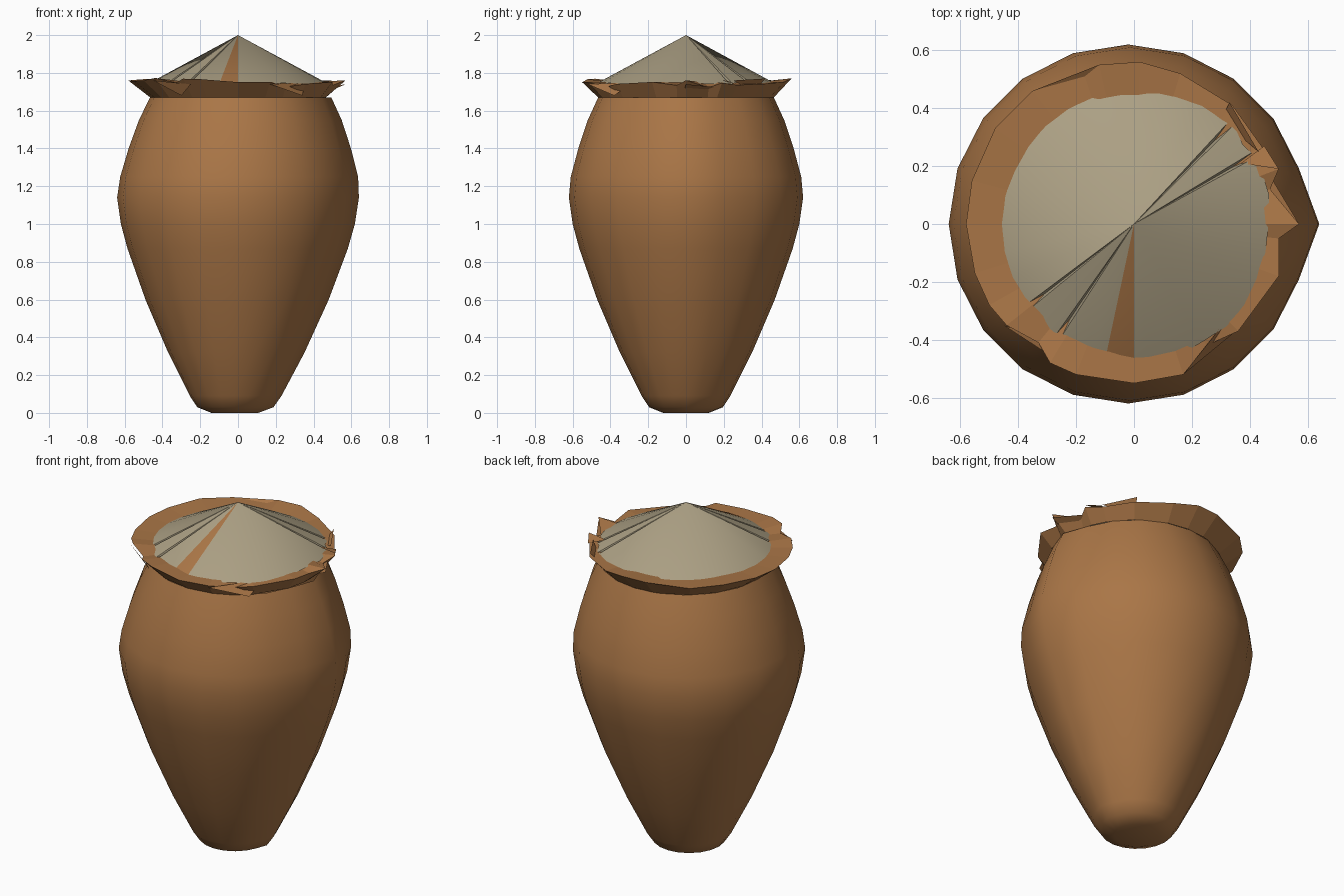
import bpy
import bmesh
import random
from math import cos, sin, radians, atan2, hypot

random.seed(4)
if "Cube" in bpy.data.objects:
    bpy.data.objects.remove(bpy.data.objects["Cube"])


def make_material(name, rgb):
    mat = bpy.data.materials.new(name)
    mat.use_nodes = True
    mat.diffuse_color = (*rgb, 1)
    mat.node_tree.nodes["Principled BSDF"].inputs["Base Color"].default_value = (*rgb, 1)
    return mat


clay = make_material("clay brown", (0.40, 0.18, 0.062))
linen = make_material("dusty beige", (0.41, 0.35, 0.23))


def make_object(name, bm, mats, smooth=None):
    mesh = bpy.data.meshes.new(name)
    bm.to_mesh(mesh)
    bm.free()
    obj = bpy.data.objects.new(name, mesh)
    bpy.context.collection.objects.link(obj)
    for mat in mats:
        mesh.materials.append(mat)
    if smooth:
        bpy.ops.object.select_all(action="DESELECT")
        obj.select_set(True)
        bpy.context.view_layer.objects.active = obj
        bpy.ops.object.shade_smooth_by_angle(angle=radians(smooth))
    return obj


def bridge(bm, low, high):
    n = len(low)
    return [bm.faces.new((low[i], low[(i + 1) % n], high[(i + 1) % n], high[i]))
            for i in range(n)]


# Pot body: lathed profile (radius, height) with a slightly pulled seam on +x
PROFILE = [(0.12, 0.0), (0.195, 0.03), (0.235, 0.09), (0.35, 0.32), (0.47, 0.6),
           (0.565, 0.87), (0.60, 1.0), (0.62, 1.14), (0.61, 1.25), (0.57, 1.4),
           (0.52, 1.55), (0.465, 1.67)]
SIDES = 20
bm = bmesh.new()
rings = []
for radius, z in PROFILE:
    ring = []
    for i in range(SIDES):
        a = radians(360 * i / SIDES)
        r = radius + (0.04 * radius / 0.62 if i == 0 else 0)
        ring.append(bm.verts.new((r * cos(a) - 0.02 * (1.7 - z) / 0.6 * 0.9 if z > 1.14
                                  else r * cos(a) - 0.02, r * sin(a), z)))
    rings.append(ring)
for low, high in zip(rings, rings[1:]):
    bridge(bm, low, high)
bm.faces.new(list(reversed(rings[0])))
make_object("pot_body", bm, [clay], 50)

# Torn cover rim: jagged outline, flared underside and flat upper border
OUTLINE = [(0.57, 0), (0.47, 0.12), (0.5, 0.19), (0.44, 0.27), (0.34, 0.41),
           (0.16, 0.52), (0.02, 0.56), (-0.12, 0.55), (-0.17, 0.51), (-0.35, 0.46),
           (-0.48, 0.33), (-0.56, 0.15), (-0.58, 0), (-0.55, -0.17), (-0.5, -0.28),
           (-0.44, -0.35), (-0.33, -0.41), (-0.29, -0.48), (-0.2, -0.52), (0, -0.55),
           (0.17, -0.52), (0.25, -0.42), (0.36, -0.37), (0.5, -0.18), (0.5, -0.05)]
bm = bmesh.new()
neck, edge, inner = [], [], []
for x, y in OUTLINE:
    a, r = atan2(y, x), hypot(x, y)
    neck.append(bm.verts.new((0.465 * cos(a), 0.465 * sin(a), 1.67)))
    z = 1.72 + 0.07 * min(1, max(0, (r - 0.48) / 0.09)) * random.uniform(0.5, 0.85)
    edge.append(bm.verts.new((x, y, z)))
    inner.append(bm.verts.new((0.38 * cos(a), 0.38 * sin(a), 1.75)))
bridge(bm, neck, edge)
bridge(bm, edge, inner)
make_object("torn_rim", bm, [clay])

# Loose shards hanging at the rim
SHARDS = [((0.37, 0.21, 1.76), (0.45, 0.27, 1.74), (0.5, 0.19, 1.76)),
          ((-0.35, 0.46, 1.76), (-0.12, 0.55, 1.77), (-0.16, 0.43, 1.70)),
          ((0.17, -0.52, 1.74), (0.36, -0.28, 1.75), (0.34, -0.38, 1.68)),
          ((-0.45, -0.35, 1.76), (-0.25, -0.48, 1.74), (-0.3, -0.4, 1.68)),
          ((0.33, 0.42, 1.77), (0.3, 0.36, 1.70), (0.43, 0.25, 1.76)),
          ((0.43, -0.02, 1.68), (0.57, 0.0, 1.74), (0.45, 0.2, 1.72))]
bm = bmesh.new()
for shard in SHARDS:
    bm.faces.new([bm.verts.new(p) for p in shard])
make_object("rim_shards", bm, [clay])

# Cone cover: fan with narrow creases and one bare clay streak
CREASES = (30, 46, 218, 236)
STREAK = (258, 270)
angles = [(a, 0) for a in range(0, 360, 12)
          if all(abs(a - c) > 3 for c in CREASES) and a not in STREAK]
for c in CREASES:
    angles += [(c - 1.2, 0), (c, 0.045), (c + 1.2, 0)]
angles += [(a, 0) for a in STREAK]
angles.sort()
bm = bmesh.new()
apex = bm.verts.new((0, 0, 2))
base = []
for a, drop in angles:
    r = 0.475 + random.uniform(-0.012, 0.012)
    base.append(bm.verts.new((r * cos(radians(a)), r * sin(radians(a)),
                              2 - 0.54 * r - drop)))
for i, (a, drop) in enumerate(angles):
    face = bm.faces.new((apex, base[i], base[(i + 1) % len(base)]))
    face.material_index = 1 if STREAK[0] <= a < STREAK[1] else 0
make_object("cone_cover", bm, [linen, clay], 8)
